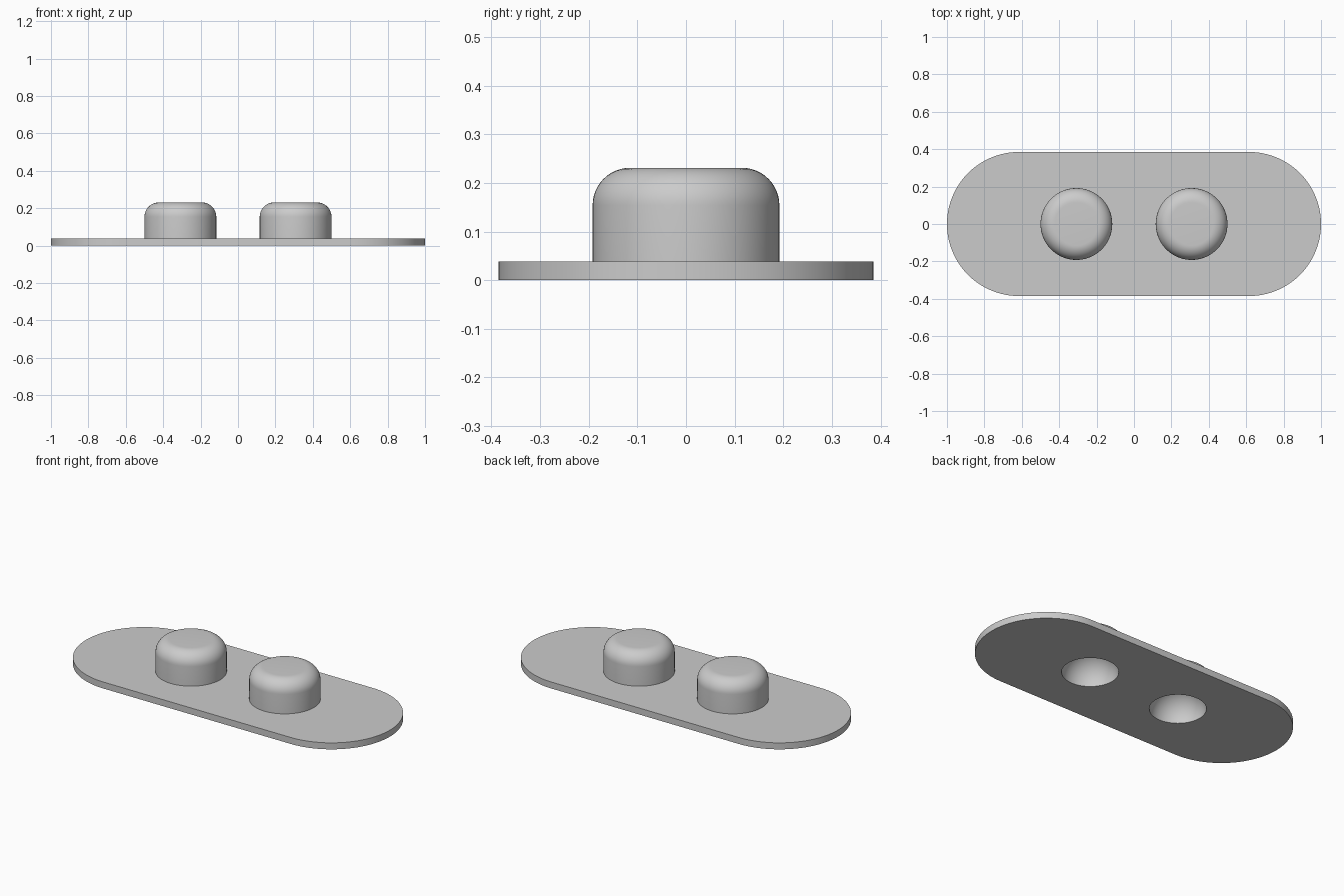
import bpy, bmesh
from math import sin, cos, pi, radians

if "Cube" in bpy.data.objects:
    bpy.data.objects.remove(bpy.data.objects["Cube"], do_unlink=True)

PLATE_R, PLATE_T, HALF_STRAIGHT = 0.385, 0.0385, 0.615
STUD_R, STUD_TOP, FILLET, STUD_X = 0.192, 0.231, 0.077, 0.308
HOLE_R = 0.154

grey = bpy.data.materials.new("light_grey")
grey.use_nodes = True
colour = (0.6, 0.6, 0.6, 1)
grey.diffuse_color = colour
grey.node_tree.nodes["Principled BSDF"].inputs["Base Color"].default_value = colour


def arc(cx, cy, r, start, end, steps):
    angles = [start + (end - start) * i / steps for i in range(steps + 1)]
    return [(cx + r * cos(a), cy + r * sin(a)) for a in angles]


def make_object(name, bm):
    bmesh.ops.recalc_face_normals(bm, faces=bm.faces)
    mesh = bpy.data.meshes.new(name)
    bm.to_mesh(mesh)
    bm.free()
    mesh.materials.append(grey)
    obj = bpy.data.objects.new(name, mesh)
    bpy.context.collection.objects.link(obj)
    return obj


def revolve(name, profile, x):
    """Spin an (r, z) profile around a vertical axis at x."""
    bm = bmesh.new()
    verts = [bm.verts.new((x + r, 0, z)) for r, z in profile]
    edges = [bm.edges.new(pair) for pair in zip(verts, verts[1:])]
    bmesh.ops.spin(bm, geom=verts + edges, cent=(x, 0, 0), axis=(0, 0, 1),
                   angle=2 * pi, steps=64, use_duplicate=False)
    bmesh.ops.remove_doubles(bm, verts=bm.verts, dist=0.0005)
    return make_object(name, bm)


def combine(target, other, operation):
    mod = target.modifiers.new(operation.lower(), 'BOOLEAN')
    mod.operation, mod.object, mod.solver = operation, other, 'EXACT'
    bpy.context.view_layer.objects.active = target
    bpy.ops.object.modifier_apply(modifier=mod.name)
    bpy.data.objects.remove(other, do_unlink=True)


# Plate with rounded ends
bm = bmesh.new()
outline = (arc(HALF_STRAIGHT, 0, PLATE_R, -pi / 2, pi / 2, 48)
           + arc(-HALF_STRAIGHT, 0, PLATE_R, pi / 2, 3 * pi / 2, 48))
base = bm.faces.new([bm.verts.new((x, y, 0)) for x, y in outline])
top = bmesh.ops.extrude_face_region(bm, geom=[base])["geom"]
bmesh.ops.translate(bm, vec=(0, 0, PLATE_T),
                    verts=[v for v in top if isinstance(v, bmesh.types.BMVert)])
plate = make_object("plate_with_studs", bm)

# Filleted studs on top, domed hollows underneath
stud_profile = ([(0, PLATE_T / 2), (STUD_R, PLATE_T / 2)]
                + arc(STUD_R - FILLET, STUD_TOP - FILLET, FILLET, 0, pi / 2, 12)
                + [(0, STUD_TOP)])
hollow_profile = [(0, -0.05), (HOLE_R, -0.05)] + arc(0, 0, HOLE_R, 0, pi / 2, 20)
for x in (-STUD_X, STUD_X):
    combine(plate, revolve("stud", stud_profile, x), 'UNION')
    combine(plate, revolve("hollow_cutter", hollow_profile, x), 'DIFFERENCE')

# Smooth curved walls, crisp rims
bpy.ops.object.select_all(action='DESELECT')
plate.select_set(True)
bpy.context.view_layer.objects.active = plate
bpy.ops.object.shade_smooth_by_angle(angle=radians(30))
